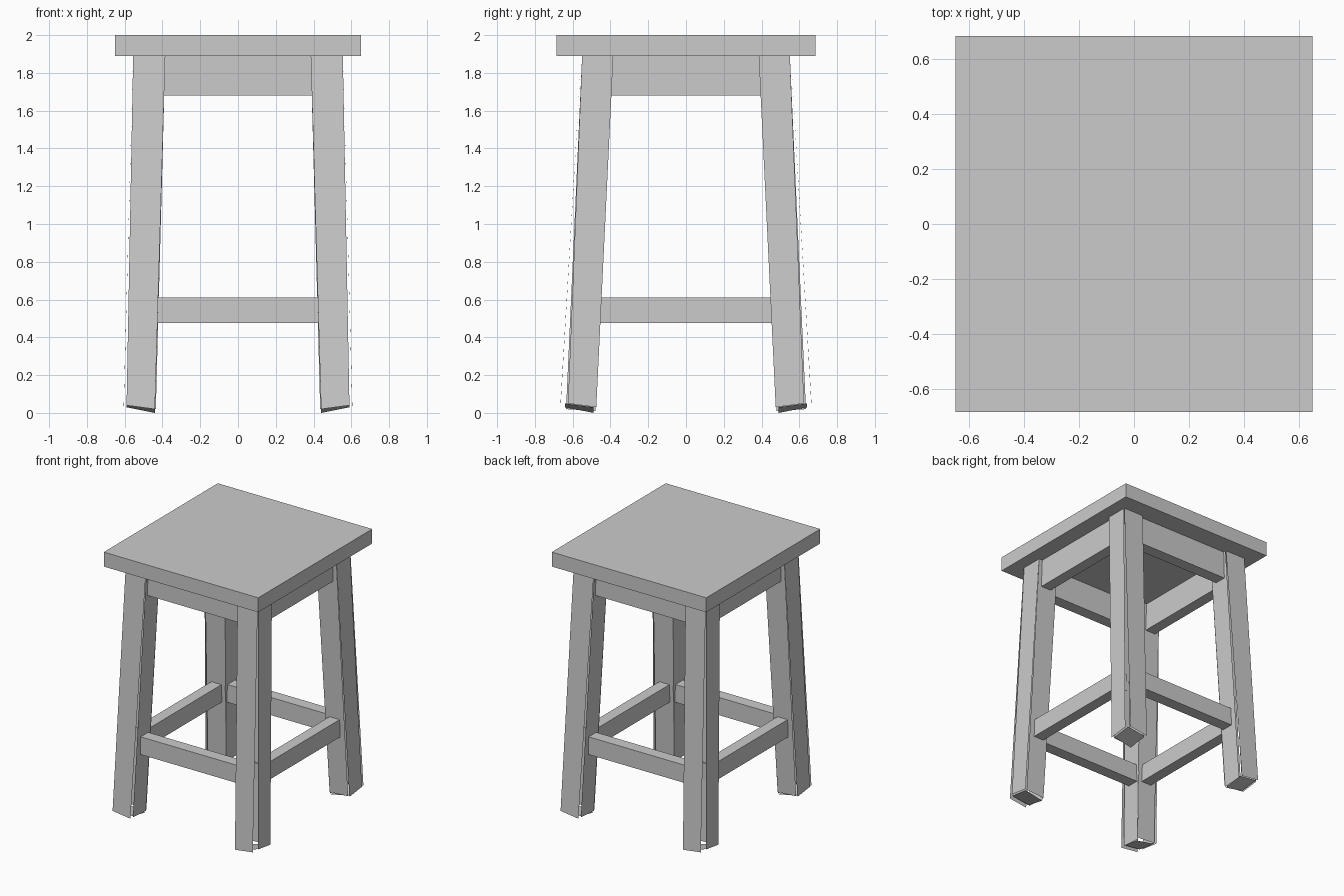
import bpy, bmesh

if "Cube" in bpy.data.objects:
    bpy.data.objects.remove(bpy.data.objects["Cube"])


def make_object(name, quads, mirror=(False, False)):
    """Object from separate quads, optionally mirrored about the origin."""
    bm = bmesh.new()
    for quad in quads:
        bm.faces.new([bm.verts.new(p) for p in quad])
    mesh = bpy.data.meshes.new(name)
    bm.to_mesh(mesh)
    bm.free()
    obj = bpy.data.objects.new(name, mesh)
    bpy.context.collection.objects.link(obj)
    if any(mirror):
        mod = obj.modifiers.new("Mirror", 'MIRROR')
        mod.use_axis = (mirror[0], mirror[1], False)
        mod.use_mirror_merge = False
    return obj


def box(name, lo, hi, mirror=(False, False)):
    bm = bmesh.new()
    bmesh.ops.create_cube(bm, size=1)
    for v in bm.verts:
        v.co = [lo[i] if v.co[i] < 0 else hi[i] for i in range(3)]
    mesh = bpy.data.meshes.new(name)
    bm.to_mesh(mesh)
    bm.free()
    obj = bpy.data.objects.new(name, mesh)
    bpy.context.collection.objects.link(obj)
    if any(mirror):
        mod = obj.modifiers.new("Mirror", 'MIRROR')
        mod.use_axis = (mirror[0], mirror[1], False)
        mod.use_mirror_merge = False
    return obj


# Square seat slab
box("seat", (-0.65, -0.685, 1.89), (0.65, 0.685, 2.0))

# Splayed legs: loose boards that spread apart towards the floor
T = 1.89
outer_front = [(0.385, -0.555, T), (0.555, -0.555, T),
               (0.59, -0.665, 0.04), (0.44, -0.665, 0.02)]
outer_side = [(0.555, -0.55, T), (0.555, -0.385, T),
              (0.605, -0.475, 0.03), (0.605, -0.625, 0.05)]
inner_back = [(0.555, -0.385, T), (0.385, -0.385, T),
              (0.435, -0.48, 0.02), (0.59, -0.48, 0.03)]
inner_side = [(0.385, -0.385, T), (0.385, -0.55, T),
              (0.44, -0.635, 0.02), (0.44, -0.48, 0.01)]
foot = [(0.44, -0.64, 0.03), (0.44, -0.49, 0.0),
        (0.59, -0.49, 0.03), (0.59, -0.64, 0.05)]
boards = [q[::-1] for q in (outer_front, outer_side, inner_back, inner_side)]
make_object("legs", boards + [foot], (True, True))

# Aprons under the seat and stretchers near the floor: (name, z range, x end, y end, x outer, y outer)
for name, z0, z1, xe, ye, xo, yo in (("apron", 1.68, 1.89, 0.395, 0.395, 0.525, 0.53),
                                     ("stretcher", 0.475, 0.61, 0.43, 0.46, 0.54, 0.566)):
    box("front_back_" + name, (-xe, -yo, z0), (xe, -yo + 0.09, z1), (False, True))
    box("side_" + name, (xo - 0.085, -ye, z0), (xo, ye, z1), (True, False))
